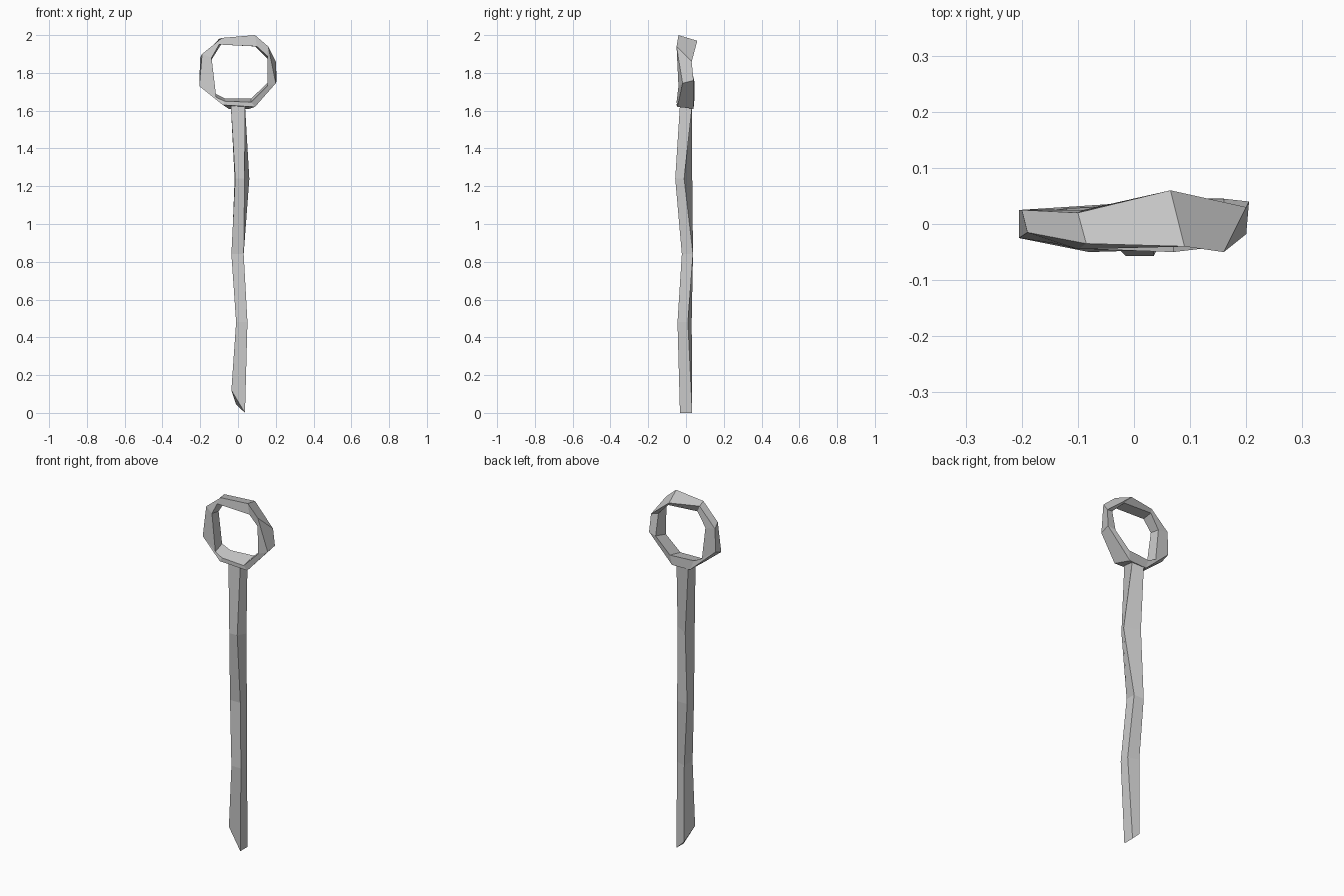
import bpy


def loft(name, rings, closed):
    """Skin four-cornered cross-sections into a flat-faced solid."""
    verts = [p for ring in rings for p in ring]
    n = len(rings)
    faces = []
    for i in range(n if closed else n - 1):
        j = (i + 1) % n
        for k in range(4):
            m = (k + 1) % 4
            faces.append((i * 4 + k, i * 4 + m, j * 4 + m, j * 4 + k))
    if not closed:
        faces += [(3, 2, 1, 0), tuple(range(n * 4 - 4, n * 4))]
    mesh = bpy.data.meshes.new(name)
    mesh.from_pydata(verts, [], faces)
    obj = bpy.data.objects.new(name, mesh)
    bpy.context.collection.objects.link(obj)
    bpy.context.view_layer.objects.active = obj
    bpy.ops.object.mode_set(mode='EDIT')
    bpy.ops.mesh.select_all(action='SELECT')
    bpy.ops.mesh.normals_make_consistent(inside=False)
    bpy.ops.object.mode_set(mode='OBJECT')
    return obj


# Crooked square shaft: height, then front-left, front-right, back-right, back-left
shaft_levels = [
    (0.48, (-0.01, -0.045), (0.05, -0.045), (0.05, 0.01), (-0.01, 0.03)),
    (0.84, (-0.035, -0.022), (0.03, -0.022), (0.03, 0.037), (-0.033, 0.037)),
    (1.24, (-0.015, -0.057), (0.035, -0.057), (0.06, -0.01), (-0.018, 0.033)),
    (1.63, (-0.038, -0.032), (0.037, -0.032), (0.037, 0.033), (-0.038, 0.033)),
]
# Bevelled point at the foot
foot = [(-0.035, -0.032, 0.12), (0.037, -0.032, 0.0),
        (0.037, 0.033, 0.0), (-0.01, 0.033, 0.045)]
loft("shaft", [foot] + [[(x, y, z) for x, y in corners]
                        for z, *corners in shaft_levels], False)

# Hewn eight-sided ring: outer front, outer back, inner back, inner front
ring_sections = [
    [(0.16, -0.05, 1.94), (0.20, 0.03, 1.86), (0.16, 0.02, 1.87), (0.155, -0.045, 1.89)],
    [(0.09, -0.04, 2.0), (0.065, 0.06, 1.97), (0.09, 0.03, 1.94), (0.10, -0.04, 1.94)],
    [(-0.085, -0.035, 1.985), (-0.10, 0.02, 1.98), (-0.09, 0.025, 1.95), (-0.10, -0.045, 1.95)],
    [(-0.19, -0.015, 1.90), (-0.20, 0.025, 1.88), (-0.14, 0.025, 1.87), (-0.14, -0.035, 1.88)],
    [(-0.205, -0.025, 1.73), (-0.205, 0.025, 1.75), (-0.12, 0.028, 1.69), (-0.115, -0.04, 1.67)],
    [(-0.08, -0.05, 1.63), (-0.05, 0.035, 1.61), (-0.07, 0.03, 1.665), (-0.07, -0.045, 1.65)],
    [(0.09, -0.045, 1.62), (0.06, 0.04, 1.61), (0.07, 0.045, 1.665), (0.07, -0.05, 1.645)],
    [(0.20, -0.018, 1.745), (0.205, 0.04, 1.76), (0.16, 0.045, 1.75), (0.155, -0.04, 1.73)],
]
loft("ring_handle", ring_sections, True)
